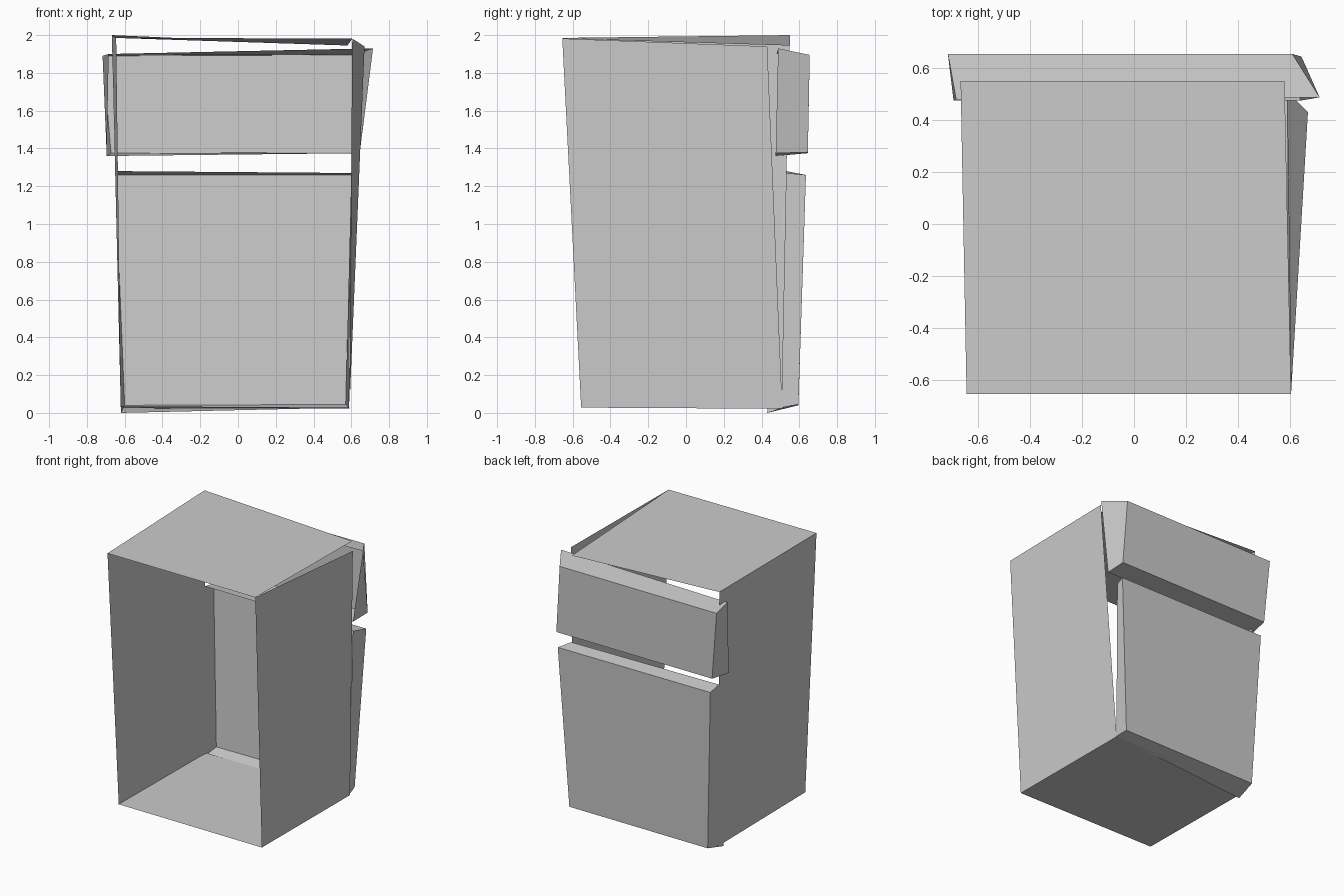
import bpy
import math

if "Cube" in bpy.data.objects:
    bpy.data.objects.remove(bpy.data.objects["Cube"])


def make(name, verts, faces):
    mesh = bpy.data.meshes.new(name)
    mesh.from_pydata(verts, [], faces)
    obj = bpy.data.objects.new(name, mesh)
    bpy.context.collection.objects.link(obj)
    bpy.ops.object.select_all(action='DESELECT')
    obj.select_set(True)
    bpy.context.view_layer.objects.active = obj
    bpy.ops.object.shade_smooth_by_angle(angle=math.radians(30))
    return obj


def panel(name, *corners):
    """One thin sheet, corners counter-clockwise seen from outside."""
    return make(name, corners, [(0, 1, 2, 3)])


def door(name, face, rim):
    """Back panel with four flaps folded forward from it to the rim."""
    flaps = [((i + 1) % 4, i, 4 + i, 4 + (i + 1) % 4) for i in range(4)]
    return make(name, face + rim, [(0, 1, 2, 3)] + flaps)


# Shared front corners of the open, tapering cabinet
top_l, top_r = (-0.645, -0.655, 1.985), (0.605, -0.655, 1.982)
low_l, low_r = (-0.62, -0.555, 0.035), (0.59, -0.555, 0.028)
back_top_l, back_low_l = (-0.668, 0.55, 2.0), (-0.62, 0.50, 0.025)
back_low_r = (0.59, 0.51, 0.022)

# Cabinet sheets; the front is open and the right wall splays out
panel("top_panel", top_l, top_r, (0.58, 0.55, 1.945), back_top_l)
panel("floor_panel", low_l, back_low_l, back_low_r, low_r)
panel("left_wall", top_l, back_top_l, back_low_l, low_l)
panel("right_wall", top_r, low_r, back_low_r, (0.67, 0.43, 1.94))

# Lower door: lower right, lower left, upper left, upper right
door("lower_door",
     [(0.57, 0.595, 0.045), (-0.60, 0.595, 0.04),
      (-0.65, 0.635, 1.26), (0.64, 0.635, 1.26)],
     [(0.588, 0.505, 0.028), (-0.62, 0.43, 0.0),
      (-0.65, 0.53, 1.28), (0.60, 0.53, 1.27)])

# Upper door, in the same corner order
door("upper_door",
     [(0.645, 0.645, 1.38), (-0.672, 0.645, 1.375),
      (-0.717, 0.655, 1.89), (0.61, 0.655, 1.895)],
     [(0.64, 0.475, 1.375), (-0.695, 0.475, 1.36),
      (-0.685, 0.48, 1.90), (0.715, 0.488, 1.93)])
